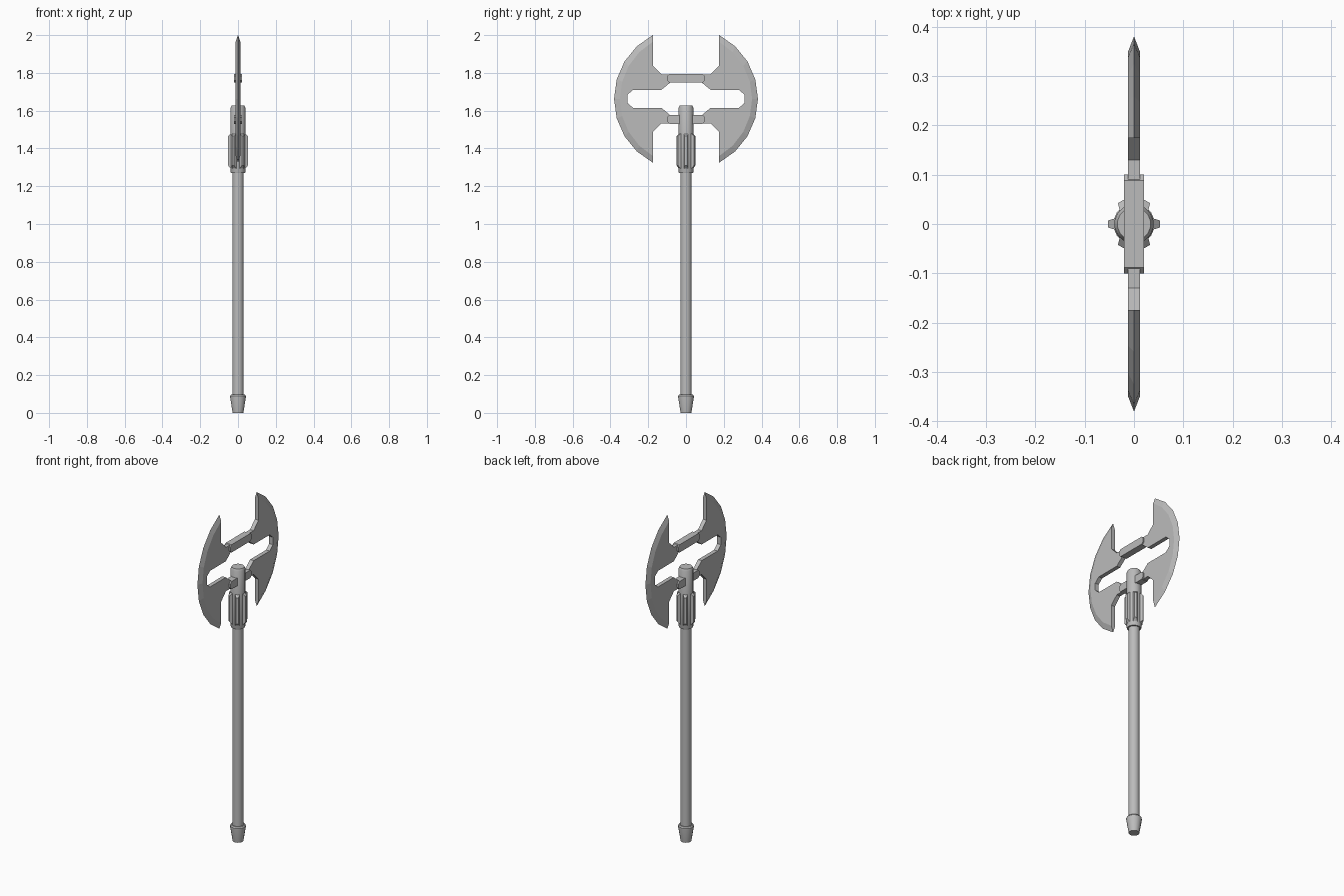
import bpy, bmesh, math
from mathutils import Matrix

if "Cube" in bpy.data.objects:
    bpy.data.objects.remove(bpy.data.objects["Cube"])

STEEL = bpy.data.materials.new("grey_steel")
STEEL.use_nodes = True
COLOUR = (0.5, 0.5, 0.5, 1)
STEEL.diffuse_color = COLOUR
STEEL.node_tree.nodes["Principled BSDF"].inputs["Base Color"].default_value = COLOUR

HEAD_Z = 1.6625      # centre height of the blades
HALF = 0.012         # half thickness of a blade


def finish(bm, name, smooth=False):
    bmesh.ops.recalc_face_normals(bm, faces=bm.faces)
    mesh = bpy.data.meshes.new(name)
    bm.to_mesh(mesh)
    bm.free()
    mesh.materials.append(STEEL)
    obj = bpy.data.objects.new(name, mesh)
    bpy.context.collection.objects.link(obj)
    if smooth:
        bpy.ops.object.select_all(action="DESELECT")
        obj.select_set(True)
        bpy.context.view_layer.objects.active = obj
        bpy.ops.object.shade_smooth_by_angle(angle=math.radians(30))
    return obj


def bridge_rings(bm, a, b):
    for i in range(len(a)):
        j = (i + 1) % len(a)
        bm.faces.new((a[i], a[j], b[j], b[i]))


def lathe(name, profile, sides=16):
    """Closed round part from (radius, height) pairs."""
    bm = bmesh.new()
    rings = []
    for r, z in profile:
        angles = [2 * math.pi * (i + 0.5) / sides for i in range(sides)]
        rings.append([bm.verts.new((r * math.cos(t), r * math.sin(t), z)) for t in angles])
    for a, b in zip(rings, rings[1:]):
        bridge_rings(bm, a, b)
    bm.faces.new(rings[0])
    bm.faces.new(rings[-1])
    return finish(bm, name, True)


# Shaft, pommel and socket
lathe("shaft", [(0.03, 0.05), (0.03, 1.3)])
lathe("pommel", [(0.029, 0), (0.042, 0.08), (0.042, 0.09), (0.037, 0.097)])
lathe("socket", [(0.038, 1.27), (0.04, 1.275), (0.04, 1.615), (0.034, 1.627)])

# Tapered ribs around the socket
for n in range(6):
    bm = bmesh.new()
    inner = [bm.verts.new((0.03, y, z)) for y, z in
             ((-0.014, 1.285), (0.014, 1.285), (0.014, 1.485), (-0.014, 1.485))]
    outer = [bm.verts.new((0.053, y, z)) for y, z in
             ((-0.007, 1.31), (0.007, 1.31), (0.007, 1.465), (-0.007, 1.465))]
    bridge_rings(bm, inner, outer)
    bm.faces.new(inner)
    bm.faces.new(outer)
    bm.transform(Matrix.Rotation(n * math.pi / 3, 4, "Z"))
    finish(bm, f"socket_rib_{n + 1}")

# Crossbars with clipped corners
for name, side in (("upper_crossbar", 1), ("lower_crossbar", -1)):
    bm = bmesh.new()
    clip = [(0.1, 0.011), (0.088, 0.023), (-0.088, 0.023), (-0.1, 0.011)]
    outline = clip + [(y, -z) for y, z in reversed(clip)]
    rings = [[bm.verts.new((x, y, HEAD_Z + side * 0.109 + z)) for y, z in outline]
             for x in (-0.02, 0.02)]
    bridge_rings(bm, *rings)
    for ring in rings:
        bm.faces.new(ring)
    finish(bm, name)


def blade(name, side):
    """C-shaped plate with a cutting edge ground along its arc."""
    bm = bmesh.new()

    def point(x, y, z):
        return bm.verts.new((x, side * y, HEAD_Z + z))

    steps = 8
    reach, ground = 0.381, 0.35
    back = 0.175

    def arc(radius):
        end = math.acos(back / radius)
        return [(radius * math.cos(t), radius * math.sin(t))
                for t in (end * (1 - 2 * i / steps) for i in range(steps + 1))]

    upper = [(0.31, 0.022), (0.28, 0.048), (0.13, 0.048), (0.085, 0.085),
             (0.085, 0.13), (0.13, 0.13), (back, 0.175)]
    lower = [(y, -z) for y, z in reversed(upper)]
    outline = upper + arc(ground) + lower
    first, last = len(upper), len(upper) + steps
    edge = [point(0, y, z) for y, z in arc(reach)]
    plates = [[point(x, y, z) for y, z in outline] for x in (-HALF, HALF)]
    for plate in plates:
        bm.faces.new(plate)
        for i in range(steps):
            bm.faces.new((plate[first + i], plate[first + i + 1], edge[i + 1], edge[i]))
    a, b = plates
    for i in range(len(outline)):
        if not first <= i < last:
            j = (i + 1) % len(outline)
            bm.faces.new((a[i], a[j], b[j], b[i]))
    bm.faces.new((a[first], b[first], edge[0]))
    bm.faces.new((a[last], b[last], edge[-1]))
    finish(bm, name)


blade("rear_blade", 1)
blade("front_blade", -1)
